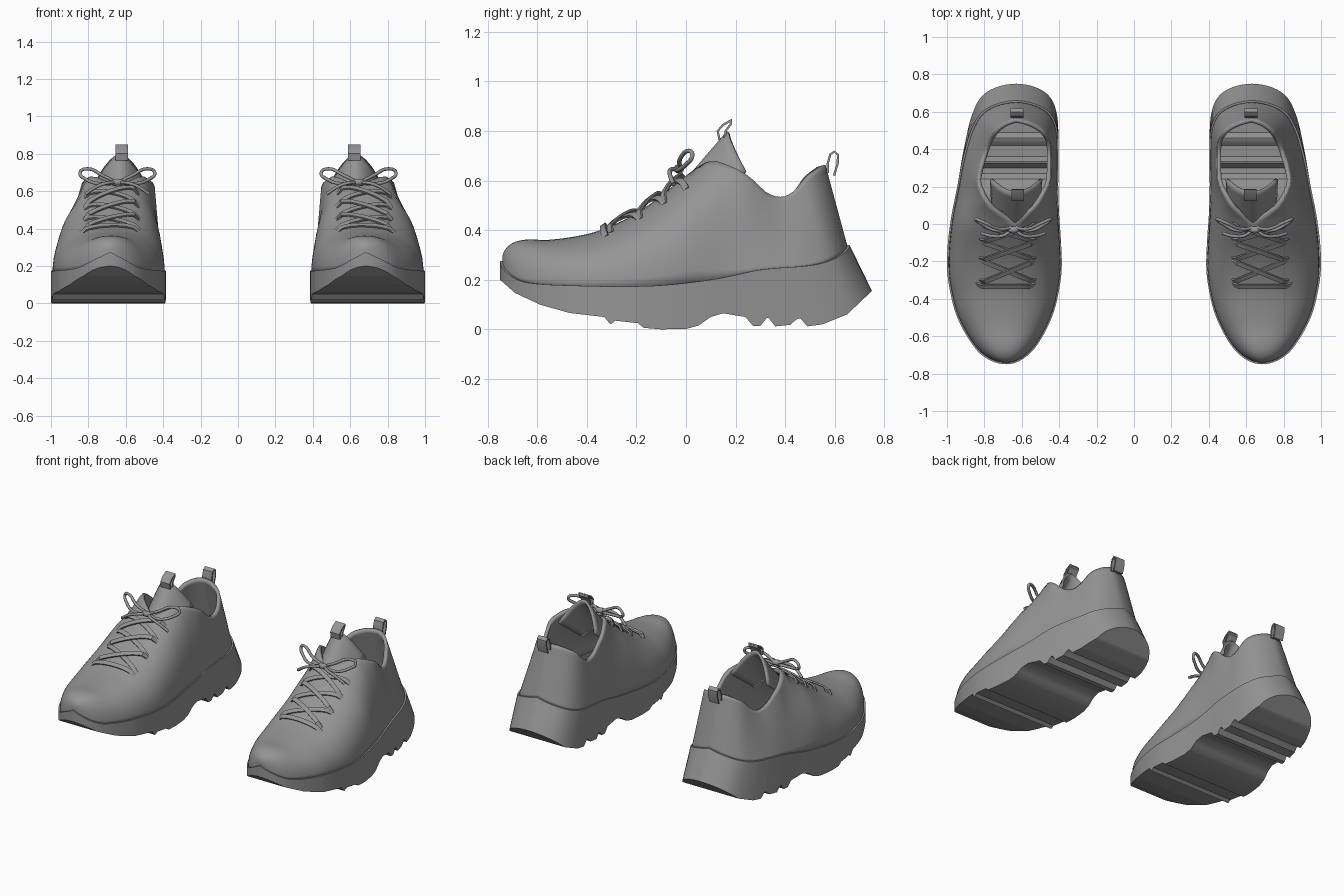
import bpy, bmesh, math
from mathutils import Vector

if "Cube" in bpy.data.objects:
    bpy.data.objects.remove(bpy.data.objects["Cube"])

grey = bpy.data.materials.new("mid_grey")
grey.diffuse_color = (0.3, 0.3, 0.3, 1)
grey.use_nodes = True
grey.node_tree.nodes["Principled BSDF"].inputs["Base Color"].default_value = grey.diffuse_color
HALF = 0.75  # half the shoe length


def angle(y):
    return math.acos(max(-1, min(1, -y / HALF)))


def spline(y, table):
    """Smooth interpolation of (y, value) pairs, rounded at toe and heel."""
    p = [(angle(a), b) for a, b in table]
    t = angle(y)
    n = len(p) - 1

    def slope(k):
        a, b = p[max(k - 1, 0)], p[min(k + 1, n)]
        return (b[1] - a[1]) / (b[0] - a[0])
    i = 0
    while i < n - 1 and t > p[i + 1][0]:
        i += 1
    d = p[i + 1][0] - p[i][0]
    u = (t - p[i][0]) / d
    return ((2*u**3 - 3*u*u + 1) * p[i][1] + (u**3 - 2*u*u + u) * d * slope(i)
            + (3*u*u - 2*u**3) * p[i + 1][1] + (u**3 - u*u) * d * slope(i + 1))


def linear(y, table):
    for (a, za), (b, zb) in zip(table, table[1:]):
        if y <= b:
            return za + (zb - za) * max(0, y - a) / (b - a)
    return table[-1][1]


# Outline, sole line, crest and collar height, tread profile
INNER = [(-.75, .683), (-.7, .565), (-.65, .52), (-.5, .44), (-.4, .41), (-.25, .387), (-.1, .39),
         (.05, .40), (.2, .405), (.4, .403), (.6, .415), (.7, .47), (.75, .63)]
OUTER = [(-.75, .683), (-.7, .815), (-.65, .86), (-.5, .945), (-.4, .975), (-.25, .999), (-.1, .995),
         (.05, .975), (.2, .945), (.4, .91), (.6, .86), (.7, .795), (.75, .63)]
SOLE_TOP = [(-.75, .275), (-.73, .235), (-.7, .21), (-.65, .19), (-.5, .178), (-.15, .175), (.1, .2),
            (.31, .24), (.57, .258), (.66, .275), (.75, .34)]
CREST = [(-.75, .285), (-.745, .31), (-.73, .332), (-.7, .352), (-.65, .362), (-.55, .362),
         (-.4, .385), (-.3, .42), (-.2, .47), (-.1, .54), (0, .62), (.1, .68), (.2, .65), (.26, .62),
         (.37, .552), (.48, .535), (.575, .56), (.67, .62), (.74, .66), (.75, .662)]
TREAD = [(-.75, .2), (-.69, .147), (-.59, .1), (-.47, .066), (-.33, .05), (-.305, .02), (-.285, .035),
         (-.195, .025), (-.17, .006), (-.145, .004), (-.1, 0), (0, .002), (.05, .015), (.1, .05),
         (.15, .065), (.21, .055), (.24, .05), (.27, .014), (.3, .014), (.325, .045), (.335, .045),
         (.36, .012), (.42, .018), (.445, .04), (.46, .045), (.49, .012), (.55, .02), (.65, .06), (.75, .155)]


def heel(s):
    u = max(0, min(1, (s - .2) / .55))
    return u * u * (3 - 2 * u)


def crest_x(s):
    return .683 - .05 * max(0, min(1, (s + .75) / .8))


def upper_point(s, t, side):
    """Point on the upper: t runs from the sole line (0) to crest or collar (1)."""
    left, right = spline(s, INNER), spline(s, OUTER)
    zb, zt, h, c = spline(s, SOLE_TOP) - .008, spline(s, CREST), heel(s), crest_x(s)
    opening = math.sqrt(max(0, min(1, (s - .03) / .2)))
    edge = left if side < 0 else right
    lean = (.035 if side < 0 else -.09) * min(1, (right - left) / .5)
    edge = c + (edge - c) * .975
    f = max(0, math.cos(t * math.pi / 2)) ** .87
    g = math.sin(t * math.pi / 2) ** .87
    x = (1 - opening) * (c + (edge - c) * f) + opening * (edge + lean * t)
    z = zb + (zt - zb) * ((1 - opening) * g + opening * t)
    return Vector((x, (s - .09 * h) * .988 - .27 * (z - zb) * h, z))


def finish(obj, thickness=0):
    obj.data.materials.append(grey)
    if thickness:
        m = obj.modifiers.new("thickness", 'SOLIDIFY')
        m.thickness = thickness
        m.offset = -1
    m = obj.modifiers.new("other_shoe", 'MIRROR')
    m.use_mirror_merge = False
    return obj


def grid(name, rows, flip=False, skip=None, closed=False, thickness=0, sharp=35):
    bm = bmesh.new()
    v = [[bm.verts.new(p) for p in row] for row in rows]
    n = len(rows[0])
    for i in range(len(rows) - 1):
        for j in range(n if closed else n - 1):
            if j != skip:
                k = (j + 1) % n
                q = [v[i][j], v[i][k], v[i + 1][k], v[i + 1][j]]
                bm.faces.new(q[::-1] if flip else q)
    if closed:
        bm.faces.new(v[0])
        bm.faces.new(v[-1])
    bmesh.ops.remove_doubles(bm, verts=bm.verts, dist=1e-4)
    if closed:
        bmesh.ops.recalc_face_normals(bm, faces=bm.faces)
    me = bpy.data.meshes.new(name)
    bm.to_mesh(me)
    bm.free()
    obj = bpy.data.objects.new(name, me)
    bpy.context.collection.objects.link(obj)
    bpy.ops.object.select_all(action='DESELECT')
    obj.select_set(True)
    bpy.context.view_layer.objects.active = obj
    bpy.ops.object.shade_smooth_by_angle(angle=math.radians(sharp))
    return finish(obj, thickness)


def strip(name, path, width, thick, across=None):
    """Flat strip with a box section along a path."""
    rows = []
    for i, p in enumerate(path):
        tan = (path[min(i + 1, len(path) - 1)] - path[max(i - 1, 0)]).normalized()
        a = across or tan.cross(Vector((0, -.6, .8))).normalized()
        w, d = a * width / 2, a.cross(tan).normalized() * thick / 2
        rows.append([p - w - d, p + w - d, p + w + d, p - w + d])
    return grid(name, rows, closed=True)


def cord(name, points, radius=.009):
    cu = bpy.data.curves.new(name, 'CURVE')
    cu.dimensions = '3D'
    cu.bevel_depth, cu.bevel_resolution, cu.resolution_u = radius, 2, 6
    cu.use_fill_caps = True
    sp = cu.splines.new('BEZIER')
    sp.bezier_points.add(len(points) - 1)
    for b, p in zip(sp.bezier_points, points):
        b.co = p
        b.handle_left_type = b.handle_right_type = 'AUTO'
    obj = bpy.data.objects.new(name, cu)
    bpy.context.collection.objects.link(obj)
    finish(obj)


# Stations from toe to heel, denser at both ends
stations = [-HALF * math.cos(math.pi * i / 56) for i in range(57)]

# Sole: open shell with lugged tread
rows = []
for s in sorted(stations + [y for y, z in TREAD[1:-1]]):
    l, r, zt, zb = spline(s, INNER), spline(s, OUTER), spline(s, SOLE_TOP), linear(s, TREAD)
    yt, c = s - .09 * heel(s), crest_x(s)
    il, ir = c + (l - c) * .96, c + (r - c) * .96
    rows.append([(il, yt * .985, zt), (l, yt, zt), (l, s, zb), (r, s, zb), (r, yt, zt), (ir, yt * .985, zt)])
grid("sole", rows, flip=True, sharp=30)

# Upper: closed over the toes, open at the collar
N = 16
grid("upper", [[upper_point(s, j / N, -1) for j in range(N + 1)]
               + [upper_point(s, j / N, 1) for j in range(N, -1, -1)] for s in stations],
     skip=N, thickness=.022, sharp=50)

# Tongue: curved flap rising from the throat
rows = []
for i in range(9):
    w = i / 8
    row = []
    for j in range(17):
        v = j / 8 - 1
        low = Vector((.63 + .13 * v, -.05 + .06 * v * v, .55 - .08 * v * v))
        top = Vector((.63 + .14 * v, .165 + .075 * v * v, .80 - .16 * abs(v) ** 1.7))
        row.append(low.lerp(top, w))
    rows.append(row)
grid("tongue", rows, thickness=.015, sharp=50)

# Pull tabs on tongue and heel
for name, x, loop in (
        ("tongue_tab", .622, [(.135, .765), (.128, .80), (.15, .825), (.185, .845), (.182, .83), (.16, .80), (.155, .77)]),
        ("heel_tab", .626, [(.572, .63), (.572, .67), (.582, .705), (.598, .717), (.613, .705), (.612, .67), (.597, .62)])):
    strip(name, [Vector((x, y, z)) for y, z in loop], .068, .009, Vector((1, 0, 0)))


def on_upper(x, s, lift):
    side = -1 if x < crest_x(s) else 1
    lo, hi = 0, 1
    for _ in range(25):
        t = (lo + hi) / 2
        if (upper_point(s, t, side).x - x) * side > 0:
            lo = t
        else:
            hi = t
    p = upper_point(s, lo, side)
    return p + Vector((0, -.5, .87)) * lift


def lace(a, b, lift):
    path = []
    for i in range(13):
        u = i / 12
        x, s = a[0] + (b[0] - a[0]) * u, a[1] + (b[1] - a[1]) * u
        path.append(on_upper(x, s, -.004 if i in (0, 12) else lift))
    strip("lace", path, .026, .01)


# Laces: one straight bar, then crossings up the throat
lace((.53, -.33), (.84, -.33), .014)
levels = [-.31, -.19, -.09, .0]
for a, b in zip(levels, levels[1:]):
    lace((.53, a), (.82, b), .012)
    lace((.82, a), (.53, b), .022)

# Bow: knot, two loops and two loose ends
K = Vector((.645, -.02, .645))
cord("bow_knot", [K + Vector((-.025, -.005, 0)), K + Vector((0, -.012, .004)), K + Vector((.025, -.005, 0))], .018)
for m in (-1, 1):
    cord("bow_loop", [K + Vector((m * x, y, z)) for x, y, z in
                      ((0, 0, 0), (.08, -.005, .04), (.16, .03, .075), (.2, .045, .055), (.17, .02, .02),
                       (.09, -.015, -.005), (0, 0, 0))])
    cord("bow_end", [K + Vector((m * x, y, z)) for x, y, z in
                     ((0, 0, 0), (.05, -.04, .0), (.11, -.045, -.02), (.17, -.03, -.06))])
